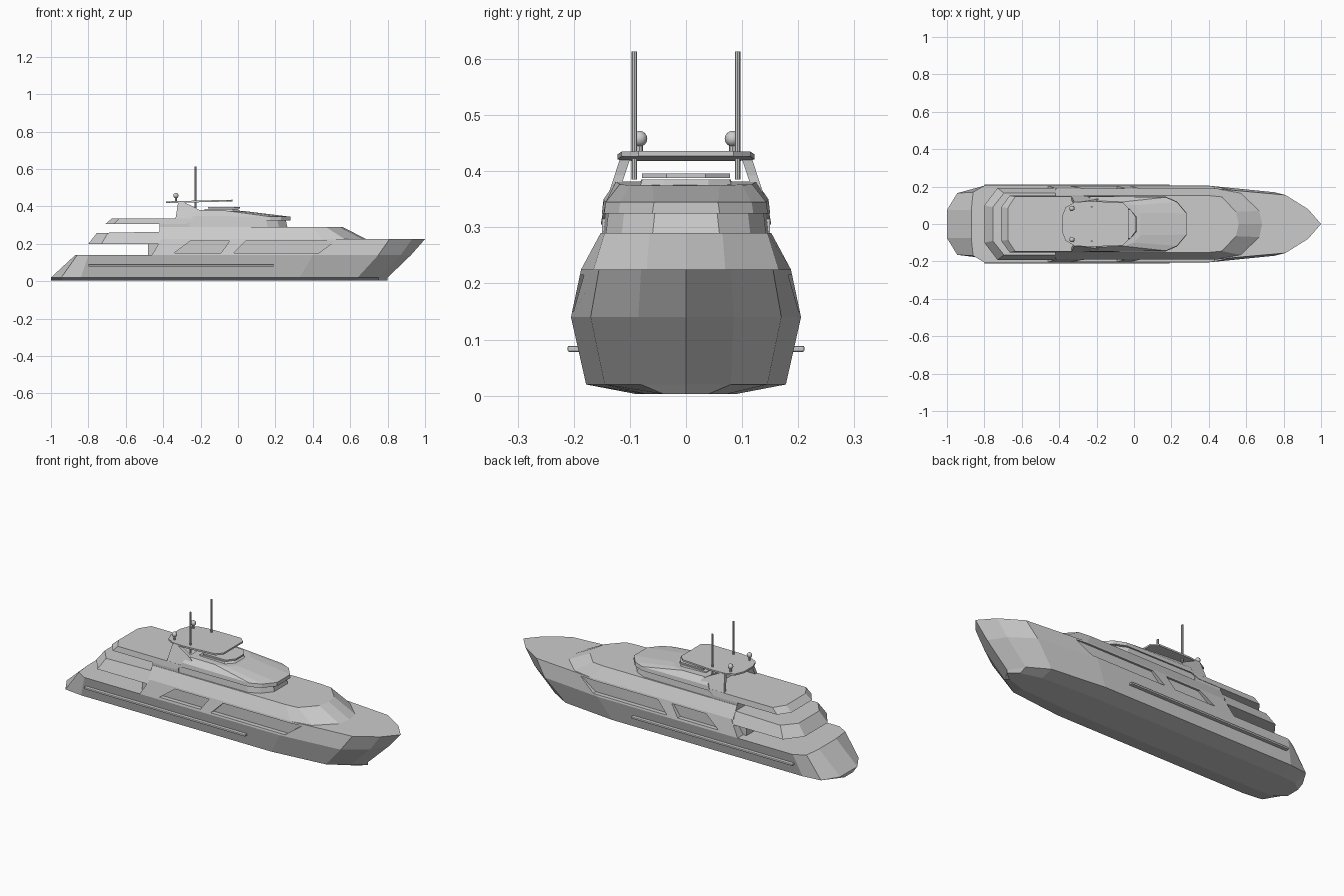
import bpy, bmesh
from mathutils import Vector

if "Cube" in bpy.data.objects:
    bpy.data.objects.remove(bpy.data.objects["Cube"])


def loft(name, rings):
    """Bridge closed rings of equal length and cap both ends."""
    bm = bmesh.new()
    vs = [[bm.verts.new(p) for p in r] for r in rings]
    n = len(rings[0])
    for a, b in zip(vs, vs[1:]):
        for i in range(n):
            j = (i + 1) % n
            bm.faces.new((a[i], a[j], b[j], b[i]))
    bm.faces.new(vs[0])
    bm.faces.new(vs[-1])
    bmesh.ops.recalc_face_normals(bm, faces=bm.faces)
    me = bpy.data.meshes.new(name)
    bm.to_mesh(me)
    bm.free()
    ob = bpy.data.objects.new(name, me)
    bpy.context.collection.objects.link(ob)
    return ob


def ring(half, z):
    """Mirror a half outline (stern to bow, y >= 0); z is a number or a function of x."""
    pts = half + [(x, -y) for x, y in reversed(half) if y > 0]
    return [(x, y, z(x) if callable(z) else z) for x, y in pts]


def panel(name, profile, outer, inner):
    """Plate from an xz profile, between two y(z) surfaces."""
    return loft(name, [[(x, f(z), z) for x, z in profile] for f in (outer, inner)])


def rod(name, a, b, r, sides=8):
    a, b = Vector(a), Vector(b)
    bpy.ops.mesh.primitive_cylinder_add(vertices=sides, radius=r, depth=(b - a).length, location=(a + b) / 2)
    ob = bpy.context.object
    ob.name = name
    ob.rotation_euler = (b - a).to_track_quat('Z', 'Y').to_euler()
    return ob


# Hull: shallow keel, waterline edge, widest line
edge = [(-1, .075), (-.945, .165), (-.84, .178), (.33, .178), (.64, .145), (.75, .08), (.80, 0)]
wide = [(-.87, .075), (-.86, .17), (-.80, .205), (.40, .205), (.75, .17), (.87, .085), (.925, 0)]
keel = [(x, y * .5) for x, y in edge]
loft("hull", [ring(keel, .003), ring(edge, .02), ring(wide, .14)])

# Raised upper hull and foredeck
upper_low = [(-.46, .205)] + wide[3:]
upper_top = [(-.41, .187), (.45, .187), (.81, .155), (.93, .08), (1, 0)]
upper = loft("upper_hull", [ring(upper_low, .14), ring(upper_top, .225)])

# Recessed side windows
windows = [
    [(-.34, .152), (-.255, .215), (-.045, .215), (-.09, .152)],
    [(-.025, .15), (.04, .215), (.52, .215), (.43, .15)],
]
for s in (1, -1):
    for w in windows:
        cut = panel("window_cutter", w, lambda z: s * .25, lambda z: s * .178)
        cut.hide_render = True
        mod = upper.modifiers.new("window", 'BOOLEAN')
        mod.operation = 'DIFFERENCE'
        mod.solver = 'EXACT'
        mod.object = cut
        bpy.context.view_layer.objects.active = upper
        bpy.ops.object.modifier_apply(modifier=mod.name)
        bpy.data.objects.remove(cut)

# Main cabin with sloped front
loft("main_cabin", [
    ring([(-.42, .187), (.45, .187), (.57, .165), (.67, .07), (.685, 0)], .225),
    ring([(-.42, .152), (.40, .152), (.47, .145), (.545, .065), (.56, 0)], .29)])
# Aft cabin walls between the decks
loft("aft_saloon", [ring([(-.48, .155), (-.40, .155)], z) for z in (.135, .21)])
loft("upper_saloon", [ring([(-.42, .150), (-.26, .150)], z) for z in (.25, .315)])

# Overhanging aft decks
loft("lower_aft_deck", [
    ring([(-.80, .10), (-.73, .192), (-.40, .192)], .20),
    ring([(-.755, .09), (-.695, .165), (-.40, .165)], lambda x: .265 + .02 * (x + .40))])
loft("upper_aft_deck", [
    ring([(-.71, .09), (-.665, .152), (-.28, .152)], .305),
    ring([(-.675, .085), (-.635, .147), (-.22, .147)], .335)])

# Pilot house and its roof
loft("pilot_house", [
    ring([(-.30, .148), (.16, .143), (.22, .115), (.265, .06)], .285),
    ring([(-.30, .143), (.15, .138), (.21, .11), (.255, .055)], .33)])
slope = lambda x: .345 if x > .1 else .350
loft("pilot_house_roof", [
    ring([(-.25, .150), (.17, .146), (.23, .12), (.28, .06)], .325),
    ring([(-.24, .147), (.17, .143), (.23, .117), (.28, .057)], slope),
    ring([(-.22, .125), (-.06, .118), (.0, .10), (.035, .06)], lambda x: .375 - .03 * min(x, 0))])

# Flybridge console with windscreen
loft("flybridge_console", [
    ring([(-.18, .085), (-.02, .083), (.02, .04)], .37),
    ring([(-.18, .08), (-.03, .078), (.0, .04)], .385)])
loft("flybridge_windscreen", [
    ring([(-.16, .078), (-.02, .078), (.012, .035)], .388),
    ring([(-.16, .078), (-.02, .078), (.012, .035)], .396)])

# Hardtop and its side supports
top = [(-.385, .04), (-.365, .09), (-.32, .115), (-.25, .122), (-.06, .115), (-.03, .085)]
loft("hardtop", [ring(top, lambda x, t=t: t + .025 * (x + .38)) for t in (.418, .427)])
for s in (1, -1):
    side = lambda z, d=0: s * (.148 - d - (z - .33) * .33)
    panel("hardtop_support", [(-.335, .33), (-.32, .423), (-.29, .423), (-.225, .392), (-.19, .37), (-.19, .33)],
          side, lambda z: side(z, .018))

    # Antenna, radar dome and rub rail
    rod("antenna", (-.227, s * .092, .385), (-.227, s * .092, .613), .005)
    rod("dome_stem", (-.332, s * .083, .42), (-.332, s * .083, .452), .006)
    bpy.ops.mesh.primitive_uv_sphere_add(segments=12, ring_count=8, radius=.014, location=(-.332, s * .083, .458))
    bpy.context.object.name = "radar_dome"
    bpy.ops.object.shade_smooth()
    rail = panel("rub_rail", [(-.80, .078), (-.80, .089), (.19, .089), (.19, .078)],
                 lambda z: s * .211, lambda z: s * .188)
    bev = rail.modifiers.new("round", 'BEVEL')
    bev.width = .003
    bev.segments = 2
